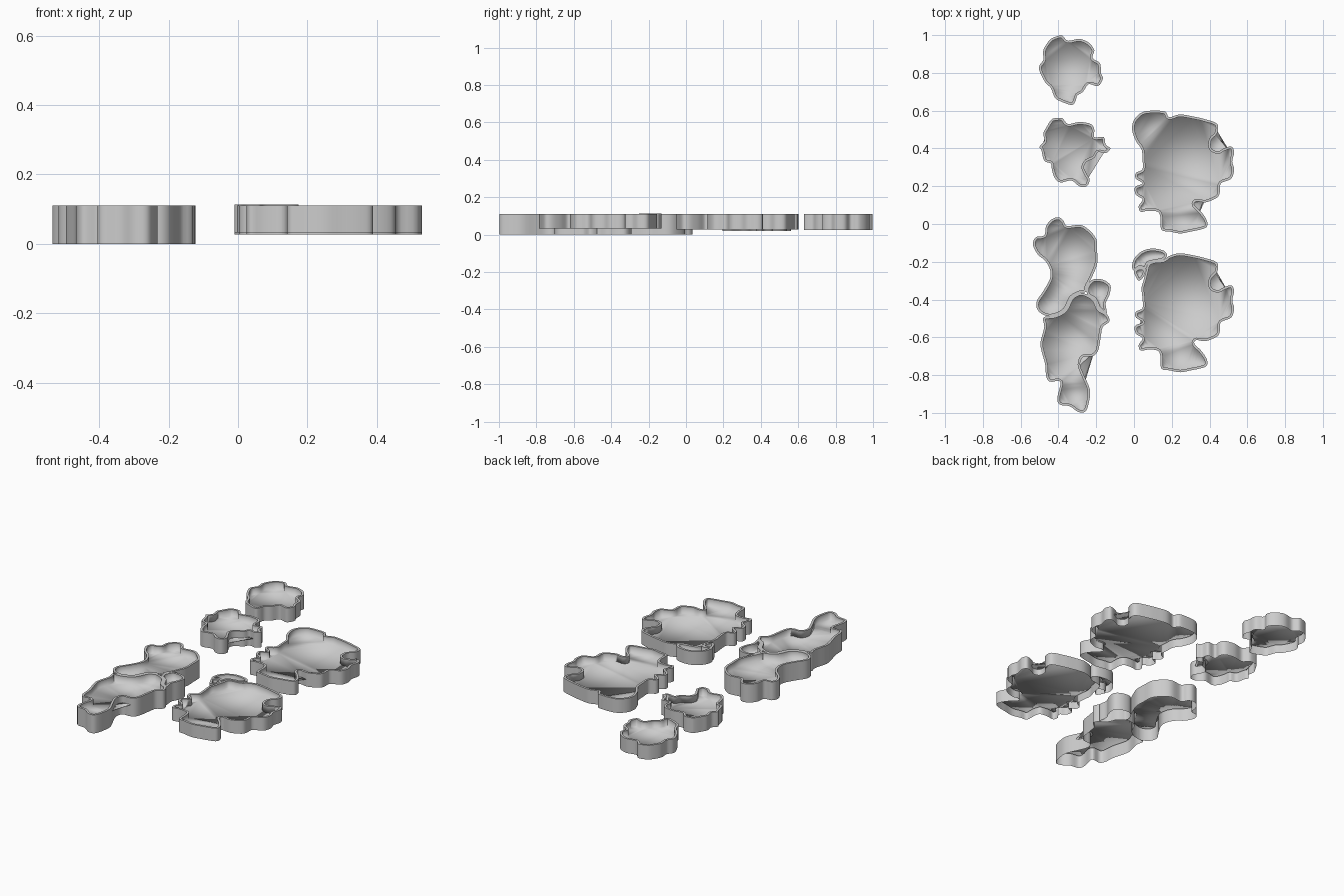
import bpy, bmesh
from mathutils import Vector

WALL = 0.013


def spline(pts, steps=4):
    """Closed smooth curve through control points (hundredths), counter-clockwise."""
    pts = [Vector(p) / 100 for p in pts]
    n = len(pts)
    if sum(pts[i - 1].cross(pts[i]) for i in range(n)) < 0:
        pts.reverse()
    out = []
    for i in range(n):
        a, b, c, d = pts[i - 1], pts[i], pts[(i + 1) % n], pts[(i + 2) % n]
        for s in range(steps):
            t = s / steps
            out.append(0.5 * (2 * b + (c - a) * t + (2 * a - 5 * b + 4 * c - d) * t * t
                              + (3 * b - a - 3 * c + d) * t ** 3))
    return out


def pool(name, pts, bottom=0.027, top=0.11, floor=0.07):
    """Outer wall, thin flat rim, inner wall and sunken floor, open underneath."""
    outer = spline(pts)
    n = len(outer)
    inner = []
    for i, p in enumerate(outer):
        t = (outer[(i + 1) % n] - outer[i - 1]).normalized()
        inner.append(p + Vector((-t.y, t.x)) * WALL)
    bm = bmesh.new()
    rings = [[bm.verts.new((p.x, p.y, z)) for p in loop]
             for loop, z in ((outer, bottom), (outer, top), (inner, top), (inner, floor))]
    for a, b in zip(rings, rings[1:]):
        for i in range(n):
            j = (i + 1) % n
            bm.faces.new((a[i], a[j], b[j], b[i]))
    bm.faces.new(rings[3])
    for f in bm.faces:
        f.smooth = True
    # crisp rim edges, soft transition into the floor
    for r in rings[1:3]:
        for i in range(n):
            bm.edges.get((r[i], r[(i + 1) % n])).smooth = False
    bmesh.ops.triangulate(bm, faces=[f for f in bm.faces if len(f.verts) > 4])
    me = bpy.data.meshes.new(name)
    bm.to_mesh(me)
    bm.free()
    bpy.context.collection.objects.link(bpy.data.objects.new(name, me))


# two small round pools
pool("small_pool_back", [
    (-42, 99), (-38, 99.7), (-35, 97), (-29, 98), (-24, 96), (-21, 92), (-22, 88),
    (-18, 85), (-17.5, 80), (-16.5, 77), (-19, 73), (-24, 74), (-27, 70), (-30, 68),
    (-31, 65), (-33, 63), (-39, 65), (-42, 67), (-44, 72), (-47, 75), (-50, 81),
    (-50, 84), (-48, 87), (-48, 92), (-45, 97)], 0.025)
pool("small_pool_front", [
    (-42, 56), (-38, 56), (-35, 53), (-29, 54), (-23, 53), (-21, 50), (-21, 46),
    (-16, 46), (-15, 42), (-12.5, 40), (-15, 37.5), (-19, 38), (-21, 35), (-25, 33),
    (-26.5, 30), (-25, 26.5), (-23.5, 23.5), (-25, 20), (-29, 20), (-33, 23), (-39, 22),
    (-42, 24.5), (-43.5, 29), (-44, 32), (-47.5, 33.5), (-49, 39), (-50, 41),
    (-47.5, 44), (-48, 48), (-46.5, 51), (-44, 55)], 0.02)

# large pool, and its twin with the corner lobe split off
big = [
    (-1, 50), (0, 55), (4, 59), (9.5, 60), (16.5, 59.5), (18.5, 56.5), (24, 58), (31, 57),
    (37.5, 55.5), (44, 53), (44, 48), (41, 44.5), (41, 40), (44.5, 38.5), (47.5, 40),
    (51.5, 41), (53, 38), (52, 33), (53, 29), (51.5, 24), (46, 21.5), (45.5, 17), (44, 14),
    (38, 11.5), (33, 12), (32, 10), (35.5, 6.5), (38.5, 2), (38.5, -1.5), (35, -3),
    (30, -4), (24.5, -5), (19, -4), (14.5, -3), (14, 3.5), (12.5, 6.5), (7.5, 7),
    (3.5, 6.5), (2.5, 9.5), (4.5, 13), (1, 15.5), (0.5, 19.5), (4.5, 21.5), (1, 24),
    (1, 27), (4.5, 29), (4.5, 34), (4, 39.5), (1, 44)]
pool("large_pool_back", big)
twin = [(x, y - 73.5) for x, y in big[5:-1]]
pool("large_pool_front", twin + [(5, -30), (6, -26), (7.5, -21), (11, -19.5), (15.5, -19)],
     0.032)
pool("corner_lobe_pool", [
    (-1, -23), (0, -18.5), (4, -14.5), (9.5, -13), (15.5, -14), (17.5, -16.5),
    (15.5, -19), (11, -20), (7.5, -21), (6, -24), (3, -23), (0.5, -25)], 0.032, 0.113)
pool("tiny_corner_pool", [
    (0, -25), (2.5, -23), (6, -24), (5, -28), (2.5, -30), (0.5, -27)], 0.032)

# long pool made of two basins and a side pocket
pool("long_pool_back", [
    (-40, 3.5), (-37.5, 2), (-35.5, -1), (-28.5, -0.5), (-24, -3), (-20, -8),
    (-19.5, -14.5), (-19.5, -21), (-22, -27.5), (-25, -33.5), (-25.5, -36), (-28.5, -36.5),
    (-33, -39), (-36.5, -45.5), (-42, -48.5), (-47, -48.5), (-51, -45.5), (-51.5, -41),
    (-48, -35.5), (-44.5, -29), (-44.5, -24), (-47, -19.5), (-51, -16), (-53.5, -11),
    (-52, -7), (-47.5, -6), (-46.5, -1), (-43.5, 2.5)], 0.0)
pool("long_pool_front", [
    (-28.5, -36.5), (-24.5, -37.5), (-21, -40), (-18.5, -45), (-14.5, -47.5), (-13, -51.5),
    (-16.5, -54.5), (-17.5, -59), (-19, -67), (-22, -70), (-27, -70.5), (-28.5, -74.5),
    (-26.5, -80), (-23.5, -87), (-23.5, -92.5), (-25.5, -99), (-29.5, -99.5), (-34, -96.5),
    (-39.5, -95.5), (-40.5, -91.5), (-39, -83.5), (-44.5, -83.5), (-46.5, -80.5),
    (-47, -74.5), (-49, -67), (-49.5, -62.5), (-47.5, -54.5), (-48, -49.5), (-42, -48.5),
    (-36.5, -45.5), (-33, -39)], 0.0)
pool("side_pocket_pool", [
    (-25, -33.5), (-22, -29.5), (-16.5, -29.5), (-12.5, -32.5), (-13, -37.5), (-15, -42),
    (-14.5, -47.5), (-18.5, -45), (-21, -40), (-24.5, -37.5)], 0.0)
